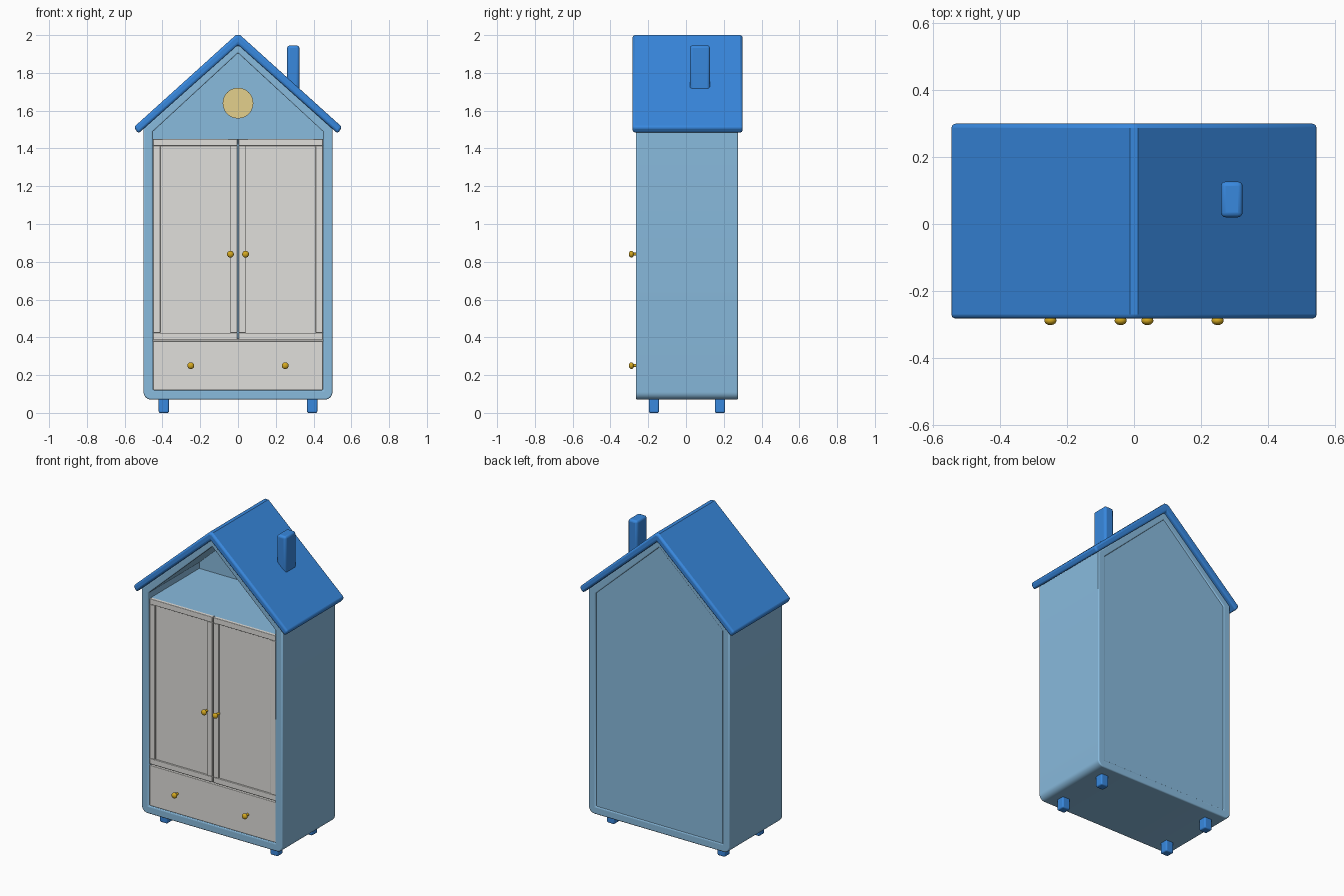
import bpy, bmesh, math
from mathutils import Matrix

if "Cube" in bpy.data.objects:
    bpy.data.objects.remove(bpy.data.objects["Cube"])


def srgb(r, g, b):
    return tuple(((c / 255 + 0.055) / 1.055) ** 2.4 for c in (r, g, b)) + (1,)


def material(name, *rgb):
    m = bpy.data.materials.new(name)
    m.diffuse_color = srgb(*rgb)
    m.use_nodes = True
    m.node_tree.nodes["Principled BSDF"].inputs["Base Color"].default_value = m.diffuse_color
    return m


ROOF_BLUE = material("strong blue", 56, 136, 222)
BODY_BLUE = material("soft blue", 137, 187, 222)
WHITE = material("warm white", 224, 223, 219)
BRASS = material("brass", 212, 168, 32)
CREAM = material("pale gold", 228, 208, 140)


def finish(name, bm, mat, bevel=0.0, segments=3, angle=50):
    bmesh.ops.recalc_face_normals(bm, faces=bm.faces)
    mesh = bpy.data.meshes.new(name)
    bm.to_mesh(mesh)
    bm.free()
    mesh.materials.append(mat)
    ob = bpy.data.objects.new(name, mesh)
    bpy.context.collection.objects.link(ob)
    if bevel:
        mod = ob.modifiers.new("soft_edges", 'BEVEL')
        mod.width, mod.segments = bevel, segments
        mod.limit_method, mod.angle_limit = 'ANGLE', math.radians(angle)
    bpy.context.view_layer.objects.active = ob
    ob.select_set(True)
    bpy.ops.object.shade_smooth_by_angle(angle=math.radians(35))
    ob.select_set(False)
    return ob


def box(name, x, y, z, mat, bevel=0.0):
    bm = bmesh.new()
    size = [b - a for a, b in (x, y, z)]
    mid = [(a + b) / 2 for a, b in (x, y, z)]
    bmesh.ops.create_cube(bm, size=1, matrix=Matrix.Translation(mid) @ Matrix.Diagonal((*size, 1)))
    return finish(name, bm, mat, bevel)


def prism(name, pts, y0, y1, mat, bevel=0.0):
    """Extrude an (x, z) outline from y0 to y1."""
    bm = bmesh.new()
    f = bm.faces.new([bm.verts.new((x, y0, z)) for x, z in pts])
    new = bmesh.ops.extrude_face_region(bm, geom=[f])["geom"]
    bmesh.ops.translate(bm, vec=(0, y1 - y0, 0), verts=[v for v in new if isinstance(v, bmesh.types.BMVert)])
    return finish(name, bm, mat, bevel)


# House-shaped outer frame, open front and back
OUTER = [(-0.5, 0.07), (0.5, 0.07), (0.5, 1.505), (0, 1.955), (-0.5, 1.505)]
INNER = [(-0.45, 0.12), (0.45, 0.12), (0.45, 1.49), (0, 1.905), (-0.45, 1.49)]
Y0, Y1 = -0.265, 0.275
bm = bmesh.new()
o0, o1, i0, i1 = [[bm.verts.new((x, y, z)) for x, z in pts]
                  for pts, y in ((OUTER, Y0), (OUTER, Y1), (INNER, Y0), (INNER, Y1))]
for a in range(5):
    b = (a + 1) % 5
    for p, q in ((o0, o1), (i1, i0), (i0, o0), (o1, i1)):
        bm.faces.new((p[a], p[b], q[b], q[a]))
corners = [e for e in bm.edges if e.verts[0].co.xz == e.verts[1].co.xz and abs(e.verts[0].co.x) > 0.49]
low = [e for e in corners if e.verts[0].co.z < 0.1]
bmesh.ops.bevel(bm, geom=low, offset=0.04, segments=6, profile=0.5, affect='EDGES')
finish("cabinet_frame", bm, BODY_BLUE, 0.007)

# Back panel, attic shelf and round attic ornament
prism("back_panel", INNER, 0.25, 0.268, BODY_BLUE)
box("attic_shelf", (-0.45, 0.45), (-0.238, 0.25), (1.425, 1.45), BODY_BLUE)
bm = bmesh.new()
bmesh.ops.create_cone(bm, cap_ends=True, segments=48, radius1=0.081, radius2=0.081, depth=0.008,
                      matrix=Matrix.Translation((0, 0.246, 1.64)) @ Matrix.Rotation(math.pi / 2, 4, 'X'))
finish("round_ornament", bm, CREAM)

# Gabled roof with overhanging eaves
half = [(0.012, 2.0), (0.551, 1.513), (0.528, 1.479)]
roof = half + [(0, 1.949)] + [(-x, z) for x, z in reversed(half)]
prism("roof", roof, -0.283, 0.30, ROOF_BLUE, 0.013)
box("chimney", (0.26, 0.325), (0.02, 0.127), (1.68, 1.945), ROOF_BLUE, 0.014)

# Doors: rails, stiles and a recessed panel on each side
F0, F1 = -0.257, -0.235
for side, s in (("left", -1), ("right", 1)):
    def span(a, b):
        return tuple(sorted((s * a, s * b)))
    box(side + "_door_panel", span(0.03, 0.42), (-0.247, F1), (0.41, 1.43), WHITE)
    for part, z in (("top", (1.414, 1.45)), ("bottom", (0.388, 0.424))):
        box(f"{side}_door_{part}_rail", span(0.003, 0.449), (F0, F1), z, WHITE, 0.003)
    for part, a, b in (("inner", 0.003, 0.041), ("outer", 0.411, 0.449)):
        box(f"{side}_door_{part}_stile", span(a, b), (F0, F1), (0.424, 1.414), WHITE, 0.003)

# Drawer
box("drawer_front", (-0.449, 0.449), (F0, F1), (0.121, 0.38), WHITE, 0.003)
box("drawer_divider", (-0.45, 0.45), (-0.237, 0.25), (0.37, 0.395), WHITE)

# Knobs on short stems
for name, x, z in (("door_knob", 0.04, 0.84), ("drawer_knob", 0.25, 0.25)):
    for s in (-1, 1):
        bm = bmesh.new()
        bmesh.ops.create_uvsphere(bm, u_segments=20, v_segments=12, radius=0.018,
                                  matrix=Matrix.Translation((s * x, -0.289, z)) @ Matrix.Diagonal((1, 0.75, 1, 1)))
        bmesh.ops.create_cone(bm, cap_ends=True, segments=16, radius1=0.008, radius2=0.008, depth=0.035,
                              matrix=Matrix.Translation((s * x, -0.267, z)) @ Matrix.Rotation(math.pi / 2, 4, 'X'))
        finish(name, bm, BRASS)

# Feet
for x in (-0.393, 0.393):
    for y in (-0.17, 0.18):
        box("foot", (x - 0.027, x + 0.027), (y - 0.027, y + 0.027), (0, 0.08), ROOF_BLUE, 0.008)
